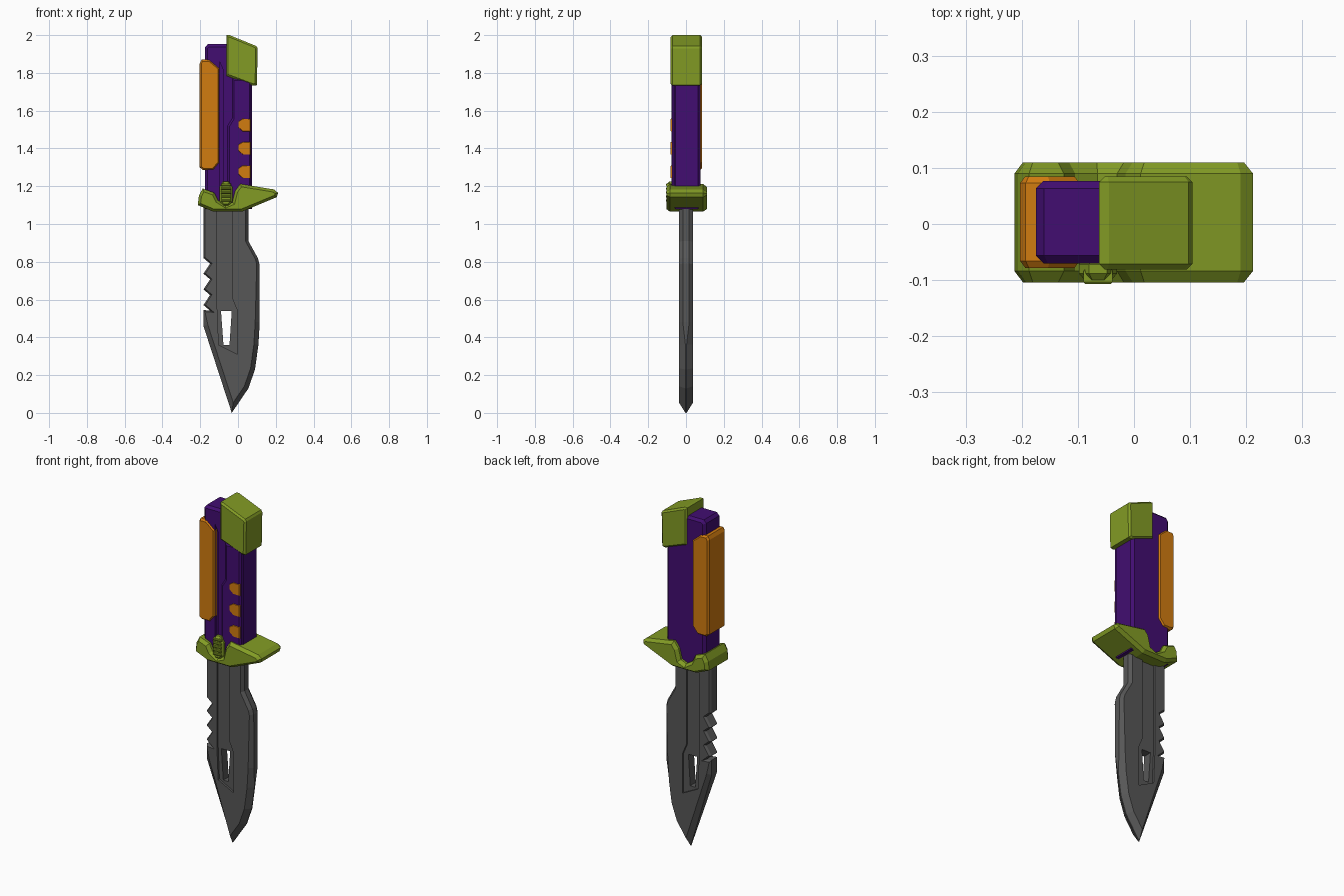
import bpy, bmesh
from mathutils import Vector

if "Cube" in bpy.data.objects:
    bpy.data.objects.remove(bpy.data.objects["Cube"])


def material(name, rgb):
    m = bpy.data.materials.new(name)
    m.diffuse_color = (*rgb, 1)
    m.use_nodes = True
    m.node_tree.nodes["Principled BSDF"].inputs["Base Color"].default_value = m.diffuse_color
    return m


GREEN = material("olive_green", (0.225, 0.33, 0.018))
ORANGE = material("orange", (0.64, 0.20, 0.005))
PURPLE = material("deep_purple", (0.054, 0.004, 0.165))
GREY = material("steel_grey", (0.095, 0.095, 0.095))


def inset_points(pts, amount):
    """Mitred inward offset of a closed (x, z) outline."""
    n = len(pts)
    area = sum(pts[i][0] * pts[(i + 1) % n][1] - pts[(i + 1) % n][0] * pts[i][1] for i in range(n))
    s = 1 if area > 0 else -1
    out = []
    for i in range(n):
        p, a, b = Vector(pts[i]), Vector(pts[i - 1]), Vector(pts[(i + 1) % n])
        d1, d2 = (p - a).normalized(), (b - p).normalized()
        n1, n2 = Vector((-d1.y, d1.x)) * s, Vector((-d2.y, d2.x)) * s
        m = (n1 + n2) / max(1 + n1.dot(n2), 0.2)
        k = amount(*pts[i]) if callable(amount) else amount
        out.append(p + m * k)
    return out


def plate(name, pts, y0, y1, inset, depth, mat):
    """Outline in x/z, extruded along y, with both face edges chamfered."""
    bm = bmesh.new()
    inner = inset_points(pts, inset) if inset else pts
    dep = [depth(*p) if callable(depth) else depth for p in pts]
    if inset:
        layers = [(inner, [y0] * len(pts)), (pts, [y0 + d for d in dep]),
                  (pts, [y1 - d for d in dep]), (inner, [y1] * len(pts))]
    else:
        layers = [(pts, [y0] * len(pts)), (pts, [y1] * len(pts))]
    rings = [[bm.verts.new((p[0], y, p[1])) for p, y in zip(ps, ys)] for ps, ys in layers]
    n = len(pts)
    for r, q in zip(rings, rings[1:]):
        for i in range(n):
            bm.faces.new((r[i], r[(i + 1) % n], q[(i + 1) % n], q[i]))
    bm.faces.new(rings[0])
    bm.faces.new(rings[-1])
    bmesh.ops.recalc_face_normals(bm, faces=bm.faces)
    me = bpy.data.meshes.new(name)
    bm.to_mesh(me)
    bm.free()
    me.materials.append(mat)
    ob = bpy.data.objects.new(name, me)
    bpy.context.collection.objects.link(ob)
    return ob


def cut(ob, pts, y0, y1):
    """Subtract an extruded outline from an object and discard the cutter."""
    c = plate("cutter", pts, y0, y1, 0, 0, ob.data.materials[0])
    c.hide_render = True
    mod = ob.modifiers.new("cut", 'BOOLEAN')
    mod.operation, mod.solver, mod.object = 'DIFFERENCE', 'EXACT', c
    dg = bpy.context.evaluated_depsgraph_get()
    me = bpy.data.meshes.new_from_object(ob.evaluated_get(dg))
    ob.modifiers.clear()
    ob.data = me
    bpy.data.objects.remove(c)


# Blade: sharpened outline with four saw teeth on the spine
saw = []
for i in range(4):
    z = 0.82 - i * 0.083
    saw += [(-0.183, z), (-0.148, z - 0.03)]
outline = [(-0.183, 1.10)] + saw + [
    (-0.183, 0.545), (-0.183, 0.46), (-0.033, 0.0), (0.055, 0.13), (0.09, 0.23),
    (0.108, 0.36), (0.115, 0.48), (0.113, 0.79), (0.105, 0.82), (0.055, 0.91), (0.055, 1.10)]
blade = plate("blade", outline, -0.037, 0.037,
              lambda x, z: 0.008 if z > 0.5 and x < 0 else (0.024 if z < 0.5 else 0.014),
              lambda x, z: 0.034 if z < 0.4 else (0.02 if x > 0 else 0.012), GREY)

# Fuller groove on both sides and the tapered hole through it
groove = [(-0.11, 1.2), (-0.11, 0.55), (-0.102, 0.36), (-0.003, 0.31), (-0.003, 0.54), (-0.028, 0.6), (-0.028, 1.2)]
cut(blade, groove, -0.06, -0.025)
cut(blade, groove, 0.025, 0.06)
cut(blade, [(-0.09, 0.54), (-0.033, 0.54), (-0.045, 0.36), (-0.077, 0.36)], -0.1, 0.1)

# Handle body with a recessed line on the front
handle = plate("handle", [
    (-0.175, 1.08), (-0.175, 1.935), (-0.16, 1.952), (-0.05, 1.952), (0.03, 1.9),
    (0.075, 1.87), (0.075, 1.08)], -0.07, 0.077, 0.014, 0.014, PURPLE)
cut(handle, [(-0.098, 1.13), (-0.098, 1.86), (-0.08, 1.82), (-0.08, 1.13)], -0.1, -0.055)
plate("handle_front_panel", [
    (-0.055, 1.12), (-0.055, 1.52), (-0.03, 1.56), (-0.03, 1.77), (0.07, 1.77), (0.07, 1.12)],
    -0.078, -0.05, 0.01, 0.008, PURPLE)

# Side grip wrapping the back of the handle
plate("side_grip", [
    (-0.203, 1.30), (-0.203, 1.85), (-0.193, 1.87), (-0.15, 1.87), (-0.097, 1.825),
    (-0.097, 1.325), (-0.13, 1.285), (-0.185, 1.285)], -0.078, 0.085, 0.009, 0.012, ORANGE)

# Three finger studs on the front
for i, z in enumerate((1.275, 1.40, 1.523)):
    plate(f"finger_stud_{i + 1}", [
        (0.0, z - 0.012), (0.0, z + 0.02), (0.025, z + 0.036), (0.066, z + 0.034),
        (0.066, z - 0.034), (0.025, z - 0.034)], -0.081, -0.055, 0.003, 0.006, ORANGE)

# Pommel cap
plate("pommel", [
    (-0.062, 1.785), (-0.062, 2.0), (-0.045, 2.0), (0.097, 1.942), (0.104, 1.93),
    (0.1, 1.735), (0.08, 1.732)], -0.081, 0.085, 0.01, 0.01, GREEN)

# Cross guard with a saddle in the middle and a long right horn
plate("guard", [
    (-0.213, 1.10), (-0.207, 1.15), (-0.187, 1.188), (-0.125, 1.165), (-0.105, 1.125),
    (-0.065, 1.10), (-0.03, 1.115), (-0.015, 1.175), (0.012, 1.212), (0.19, 1.183),
    (0.212, 1.165), (0.205, 1.142), (0.02, 1.065), (-0.13, 1.065)],
    -0.104, 0.11, 0.014, 0.02, GREEN)

# Ribbed thumb button in the saddle
plate("thumb_button", [
    (-0.098, 1.12), (-0.098, 1.195), (-0.08, 1.225), (-0.048, 1.225), (-0.03, 1.195),
    (-0.03, 1.12), (-0.048, 1.095), (-0.08, 1.095)], -0.1, -0.06, 0.01, 0.012, GREEN)
for i in range(5):
    z = 1.118 + i * 0.021
    plate(f"button_rib_{i + 1}", [(-0.09, z), (-0.09, z + 0.012), (-0.038, z + 0.012), (-0.038, z)],
          -0.107, -0.08, 0.003, 0.004, GREEN)
